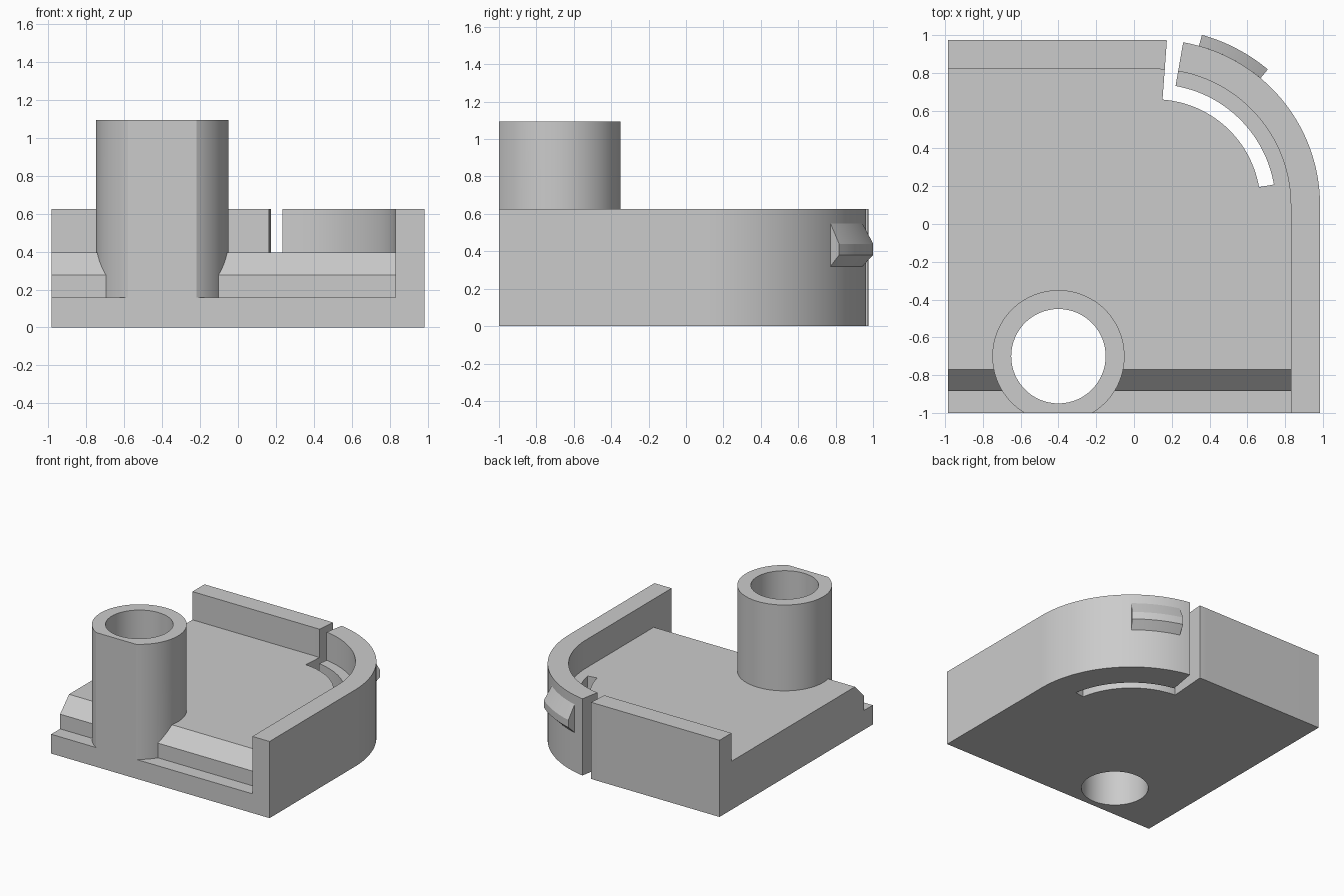
import bpy, bmesh
from math import sin, cos, radians
from mathutils import Vector

if "Cube" in bpy.data.objects:
    bpy.data.objects.remove(bpy.data.objects["Cube"])

grey = bpy.data.materials.new("plain_grey")
grey.use_nodes = True
COLOUR = (0.6, 0.6, 0.6, 1)
grey.diffuse_color = COLOUR
grey.node_tree.nodes["Principled BSDF"].inputs["Base Color"].default_value = COLOUR

CORNER = Vector((0.11, 0.1))     # centre shared by all rounded-corner features
HUB = Vector((-0.4, -0.7))       # centre of the upright tube
HALF, FRONT = 0.985, -1.0
FLOOR, RIM = 0.395, 0.625


def arc(centre, radius, start, end, steps=40):
    angles = [radians(start + (end - start) * i / steps) for i in range(steps + 1)]
    return [(centre[0] + radius * cos(a), centre[1] + radius * sin(a)) for a in angles]


def prism(name, outline, low, high, along_x=False):
    """Extrude an outline along z, or a (y, z) profile along x."""
    bm = bmesh.new()
    place = (lambda p: (low, p[0], p[1])) if along_x else (lambda p: (p[0], p[1], low))
    face = bm.faces.new([bm.verts.new(place(p)) for p in outline])
    new = bmesh.ops.extrude_face_region(bm, geom=[face])["geom"]
    shift = Vector((high - low, 0, 0) if along_x else (0, 0, high - low))
    bmesh.ops.translate(bm, vec=shift, verts=[v for v in new if isinstance(v, bmesh.types.BMVert)])
    return finish(name, bm)


def finish(name, bm):
    bmesh.ops.recalc_face_normals(bm, faces=bm.faces)
    mesh = bpy.data.meshes.new(name)
    bm.to_mesh(mesh)
    bm.free()
    mesh.materials.append(grey)
    obj = bpy.data.objects.new(name, mesh)
    bpy.context.collection.objects.link(obj)
    return obj


def combine(target, other, operation):
    mod = target.modifiers.new(operation, "BOOLEAN")
    mod.operation, mod.solver, mod.object = operation, "EXACT", other
    bpy.context.view_layer.objects.active = target
    bpy.ops.object.modifier_apply(modifier=mod.name)
    bpy.data.objects.remove(other)


def rounded_plan(radius, left, front):
    """Rectangle whose back left-hand corner is rounded."""
    return [(left, front), (CORNER.x + radius, front)] + arc(CORNER, radius, 0, 90) \
        + [(left, CORNER.y + radius)]


# Tray: solid block, hollowed above the floor, stepped at the front
tray = prism("tray", rounded_plan(0.875, -HALF, FRONT), 0, RIM)
combine(tray, prism("cavity", rounded_plan(0.72, -1.2, -1.2), FLOOR, 0.8), "DIFFERENCE")
step = [(-1.2, 0.157), (-0.885, 0.157), (-0.885, 0.277), (-0.77, FLOOR), (-0.77, 0.8), (-1.2, 0.8)]
combine(tray, prism("front_step", step, -1.2, 0.83, along_x=True), "DIFFERENCE")

# Tube: flattened where it meets the front plane, bored right through
flat = 59
tube = prism("tube", arc(HUB, 0.35, -flat, 180 + flat, 72), 0.05, 1.095)
combine(tray, tube, "UNION")
combine(tray, prism("bore", arc(HUB, 0.25, 0, 354, 59), -0.2, 1.3), "DIFFERENCE")

# Curved slot and radial slit that free the spring arm
slot = arc(CORNER, 0.56, 85.8, 9.8) + arc(CORNER, 0.64, 9.8, 80.1) + arc(CORNER, 1.1, 80.1, 85.8, 1)
combine(tray, prism("spring_slot", slot, -0.2, 0.8), "DIFFERENCE")

# Latch: bevelled section swept around the corner
section = [(0.85, 0.32), (0.875, 0.32), (0.935, 0.38), (0.935, 0.44), (0.875, 0.55), (0.85, 0.55)]
bm = bmesh.new()
rings = [[bm.verts.new((*arc(CORNER, r, a, a, 1)[0], z)) for r, z in section]
         for a in [50.2 + 24.3 * i / 16 for i in range(17)]]
for near, far in zip(rings, rings[1:]):
    for i in range(len(section)):
        j = (i + 1) % len(section)
        bm.faces.new((near[i], near[j], far[j], far[i]))
bm.faces.new(rings[0])
bm.faces.new(rings[-1])
latch = finish("latch", bm)

for obj in (tray, latch):
    bpy.ops.object.select_all(action="DESELECT")
    obj.select_set(True)
    bpy.context.view_layer.objects.active = obj
    bpy.ops.object.shade_smooth_by_angle(angle=radians(25))
